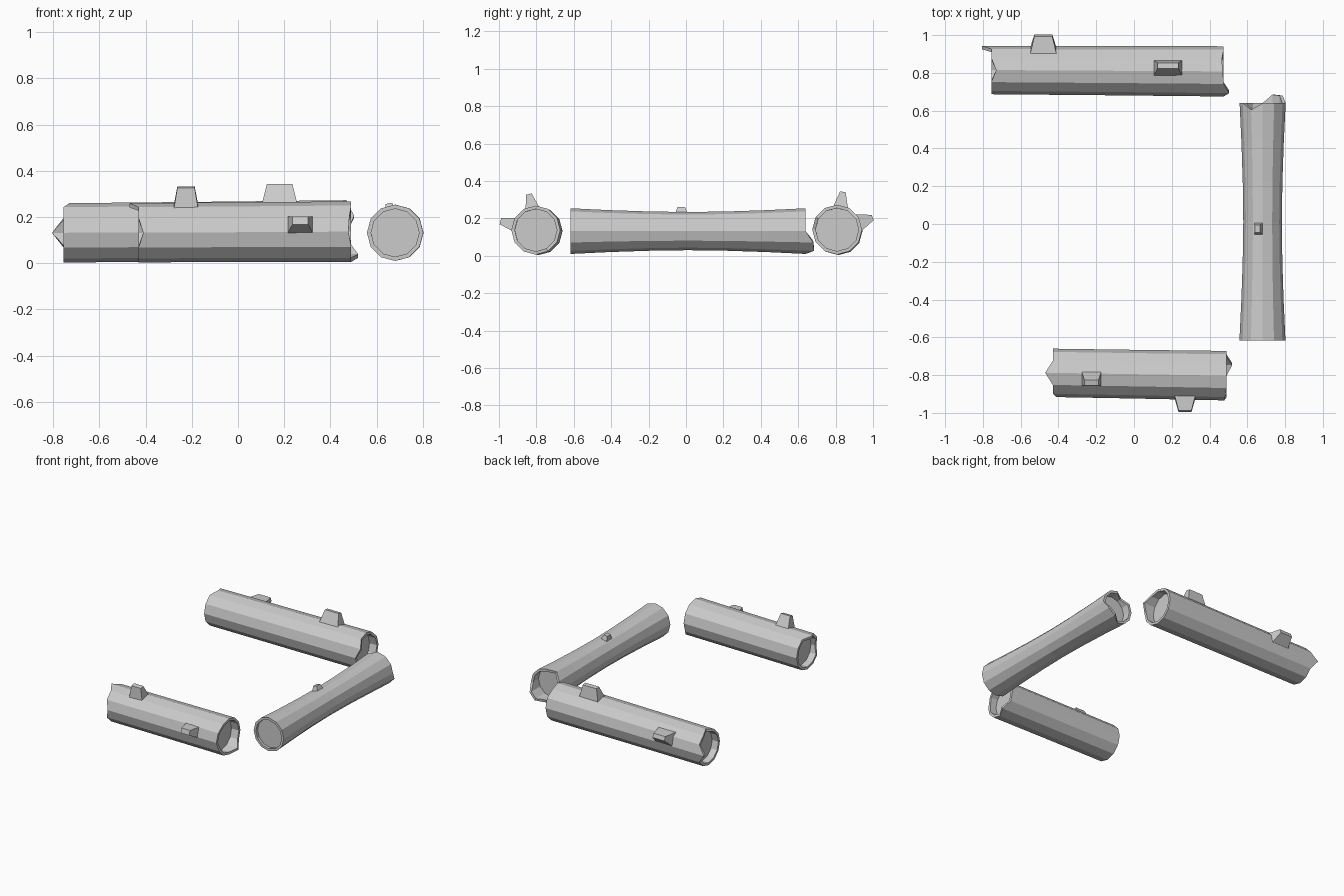
import bpy, bmesh, math
from mathutils import Vector

if "Cube" in bpy.data.objects:
    bpy.data.objects.remove(bpy.data.objects["Cube"])

SIDES = 12

bark = bpy.data.materials.new("grey_wood")
bark.diffuse_color = (0.6, 0.6, 0.6, 1)
bark.use_nodes = True
bark.node_tree.nodes["Principled BSDF"].inputs["Base Color"].default_value = bark.diffuse_color


def finish(name, bm):
    bmesh.ops.recalc_face_normals(bm, faces=bm.faces[:])
    me = bpy.data.meshes.new(name)
    bm.to_mesh(me)
    bm.free()
    me.materials.append(bark)
    ob = bpy.data.objects.new(name, me)
    bpy.context.collection.objects.link(ob)
    return ob


def log(name, p0, p1, u, radii, jag0, jag1, depth0, depth1, rim=0.018):
    """Hollow-ended log. radii = evenly spaced along the axis; jag = {angle: outward offset}."""
    p0, p1, u, up = Vector(p0), Vector(p1), Vector(u), Vector((0, 0, 1))
    axis = (p1 - p0).normalized()
    bm = bmesh.new()

    def ring(centre, r, jag, out):
        vs = []
        for i in range(SIDES):
            deg = i * 360 // SIDES
            a = math.radians(deg)
            vs.append(bm.verts.new(centre + r * (math.cos(a) * u + math.sin(a) * up)
                                   + out * jag.get(deg, 0)))
        return vs

    r0, r1, n = radii[0] - rim, radii[-1] - rim, len(radii) - 1
    rings = [ring(p0 + axis * depth0, r0, {}, axis), ring(p0, r0, jag0, -axis)]
    for k, r in enumerate(radii):
        jag, out = (jag0, -axis) if k == 0 else (jag1, axis) if k == n else ({}, axis)
        rings.append(ring(p0.lerp(p1, k / n), r, jag, out))
    rings += [ring(p1, r1, jag1, axis), ring(p1 - axis * depth1, r1, {}, axis)]
    for a, b in zip(rings, rings[1:]):
        for i in range(SIDES):
            j = (i + 1) % SIDES
            bm.faces.new((a[i], a[j], b[j], b[i]))
    bm.faces.new(rings[0])
    bm.faces.new(rings[-1])
    return finish(name, bm)


def stub(name, centre, axis, u, deg, base_r, tip_r, base, tip):
    """Tapered branch stump; base and tip are (length along log, width around it)."""
    c, axis, u, up = Vector(centre), Vector(axis), Vector(u), Vector((0, 0, 1))
    a = math.radians(deg)
    d = math.cos(a) * u + math.sin(a) * up
    t = -math.sin(a) * u + math.cos(a) * up
    bm = bmesh.new()
    lo, hi = [[bm.verts.new(c + d * r + axis * s[0] * x / 2 + t * s[1] * y / 2)
               for x, y in ((-1, -1), (1, -1), (1, 1), (-1, 1))]
              for r, s in ((base_r, base), (tip_r, tip))]
    bm.faces.new(lo)
    bm.faces.new(hi)
    for i in range(4):
        j = (i + 1) % 4
        bm.faces.new((lo[i], lo[j], hi[j], hi[i]))
    return finish(name, bm)


X, Y = (1, 0, 0), (0, 1, 0)

# Three logs with splintered, recessed ends
log("back_log", (-0.755, 0.815, 0.132), (0.475, 0.808, 0.14), Y, [0.128, 0.130, 0.133],
    {0: 0.05, 90: -0.025}, {150: 0.028, 60: -0.01, 90: -0.005}, 0.05, 0.06)
log("front_log", (-0.43, -0.788, 0.132), (0.49, -0.803, 0.137), Y, [0.128, 0.129, 0.131],
    {90: 0.04, 180: -0.02}, {300: 0.03, 150: -0.008, 180: -0.012}, 0.05, 0.06)
log("side_log", (0.68, -0.617, 0.132), (0.681, 0.64, 0.132), X,
    [0.122, 0.112, 0.105, 0.102, 0.105, 0.112, 0.122],
    {}, {300: 0.045, 330: 0.04, 120: -0.035}, 0.02, 0.06)

# Branch stumps
stub("back_log_side_stump", (-0.48, 0.812, 0.137), X, Y, 20, 0.11, 0.198, (0.14, 0.10), (0.095, 0.03))
stub("back_log_top_stump", (0.18, 0.81, 0.139), X, Y, 82, 0.12, 0.205, (0.15, 0.08), (0.11, 0.03))
stub("front_log_top_stump", (-0.225, -0.795, 0.137), X, Y, 103, 0.11, 0.198, (0.105, 0.08), (0.075, 0.03))
stub("front_log_side_stump", (0.27, -0.798, 0.137), X, Y, 166, 0.11, 0.20, (0.115, 0.08), (0.068, 0.035))
stub("side_log_top_stump", (0.68, -0.025, 0.132), Y, X, 102, 0.08, 0.13, (0.072, 0.055), (0.04, 0.028))
